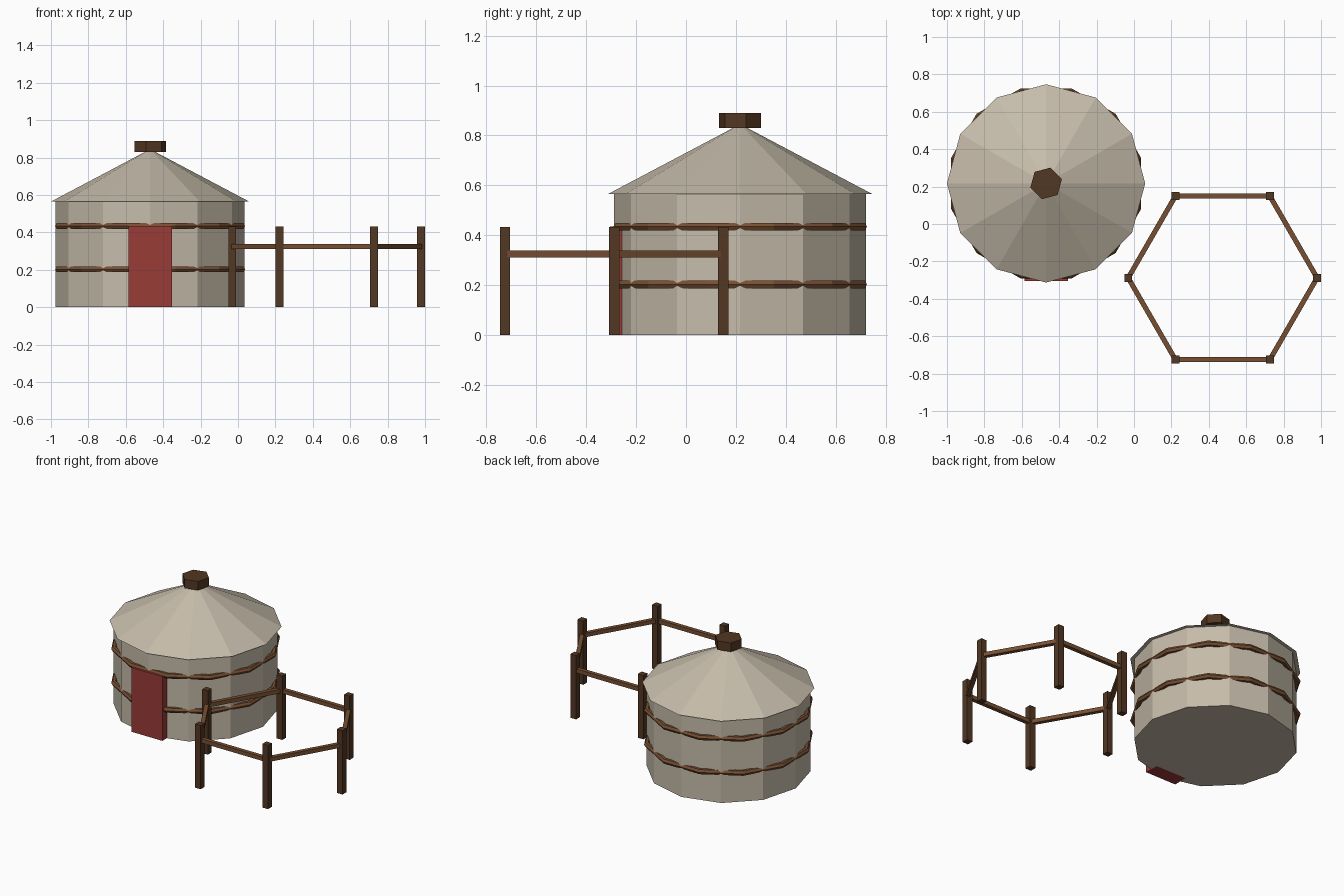
import bpy, bmesh, math
from mathutils import Vector, Matrix

cube = bpy.data.objects.get("Cube")
if cube:
    bpy.data.objects.remove(cube, do_unlink=True)


def material(name, rgb):
    m = bpy.data.materials.new(name)
    m.use_nodes = True
    m.diffuse_color = (*rgb, 1)
    m.node_tree.nodes["Principled BSDF"].inputs["Base Color"].default_value = (*rgb, 1)
    return m


canvas = material("canvas", (0.56, 0.50, 0.40))
dark_wood = material("dark wood", (0.085, 0.038, 0.016))
light_wood = material("light wood", (0.185, 0.078, 0.032))
red_door = material("red door", (0.32, 0.045, 0.038))


def finish(name, bm, mat):
    bmesh.ops.recalc_face_normals(bm, faces=bm.faces)
    mesh = bpy.data.meshes.new(name)
    bm.to_mesh(mesh)
    bm.free()
    mesh.materials.append(mat)
    ob = bpy.data.objects.new(name, mesh)
    bpy.context.collection.objects.link(ob)
    return ob


def box(name, centre, size, mat, turn=0):
    bm = bmesh.new()
    bmesh.ops.create_cube(bm, size=1, matrix=Matrix.Translation(centre)
                          @ Matrix.Rotation(turn, 4, "Z") @ Matrix.Diagonal((*size, 1)))
    return finish(name, bm, mat)


def drum(name, centre, sides, r_low, r_top, z_low, z_top, mat, turn=0):
    """Upright prism or cone with its first corner at the given angle from +x."""
    bm = bmesh.new()
    low, top = [], []
    for i in range(sides):
        a = turn + math.tau * i / sides
        d = Vector((math.cos(a), math.sin(a), 0))
        low.append(bm.verts.new(centre + d * r_low + Vector((0, 0, z_low))))
        if r_top > 0:
            top.append(bm.verts.new(centre + d * r_top + Vector((0, 0, z_top))))
    bm.faces.new(low[::-1])
    if top:
        bm.faces.new(top)
    else:
        apex = bm.verts.new(centre + Vector((0, 0, z_top)))
    for i in range(sides):
        j = (i + 1) % sides
        bm.faces.new((low[i], low[j], top[j], top[i]) if top else (low[i], low[j], apex))
    return finish(name, bm, mat)


def ring(name, centre, major, minor, sides, section, mat, turn):
    """Faceted rope ring."""
    bm = bmesh.new()
    loops = []
    for i in range(sides):
        a = turn + math.tau * i / sides
        loop = []
        for k in range(section):
            b = math.tau * k / section
            r = major + minor * math.cos(b)
            loop.append(bm.verts.new(centre + Vector((r * math.cos(a), r * math.sin(a),
                                                      minor * math.sin(b)))))
        loops.append(loop)
    for i in range(sides):
        p, q = loops[i], loops[(i + 1) % sides]
        for k in range(section):
            n = (k + 1) % section
            bm.faces.new((p[k], q[k], q[n], p[n]))
    return finish(name, bm, mat)


# Round tent: wall, roof, crown and door
hut = Vector((-0.47, 0.217, 0))
drum("tent_wall", hut, 12, 0.505, 0.505, 0, 0.566, canvas)
drum("tent_roof", hut, 12, 0.53, 0, 0.565, 0.845, canvas)
drum("roof_crown", hut, 6, 0.087, 0.087, 0.83, 0.89, dark_wood, math.radians(15))
box("door", (hut.x, -0.255, 0.2175), (0.232, 0.1, 0.435), red_door)

# Ropes whose corners fall midway along the wall panels
for label, z in (("lower", 0.203), ("upper", 0.434)):
    ring(label + "_rope", hut + Vector((0, 0, z)), 0.508, 0.018, 12, 6, light_wood,
         math.radians(15))

# Six-sided fence pen
pen = Vector((0.474, -0.288, 0))
corners = [pen + 0.505 * Vector((math.cos(i * math.tau / 6), math.sin(i * math.tau / 6), 0))
           for i in range(6)]
for i, a in enumerate(corners):
    b = corners[(i + 1) % 6]
    span = b - a
    box(f"fence_post_{i + 1}", a + Vector((0, 0, 0.216)), (0.042, 0.042, 0.432), dark_wood)
    box(f"fence_rail_{i + 1}", (a + b) / 2 + Vector((0, 0, 0.325)),
        (span.length, 0.027, 0.027), light_wood, math.atan2(span.y, span.x))
